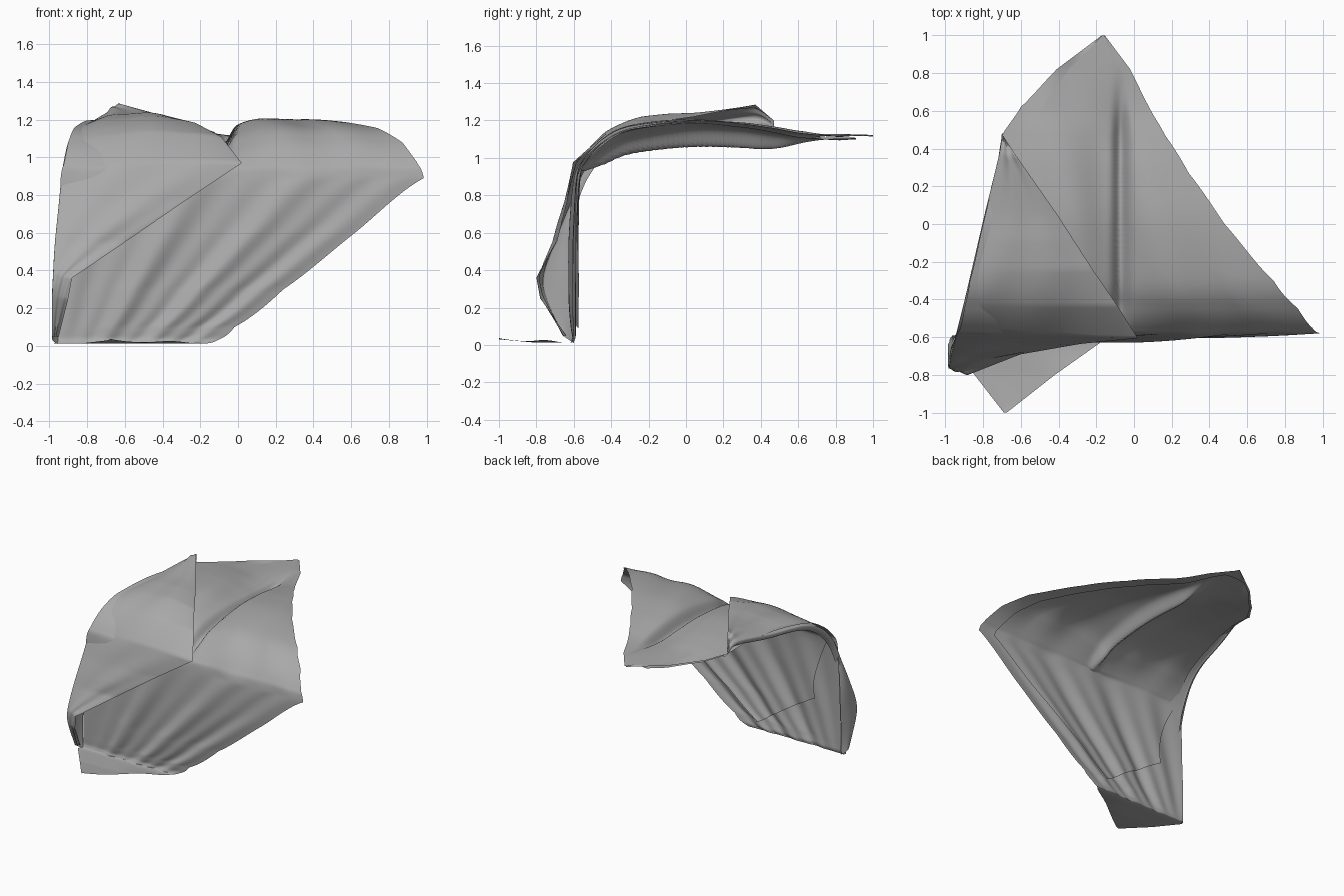
import bpy
from math import sin, pi, exp

if "Cube" in bpy.data.objects:
    bpy.data.objects.remove(bpy.data.objects["Cube"])

# Drape profile rows: y, z, left x, right x (back tip -> over the top -> down the front -> floor tip)
DRAPE = [
    (1.00, 1.115, -.17, -.155), (.82, 1.12, -.41, -.02), (.62, 1.135, -.60, .08),
    (.47, 1.16, -.70, .165), (.27, 1.185, -.73, .29), (0, 1.195, -.80, .48),
    (-.30, 1.155, -.87, .74), (-.45, 1.08, -.90, .87), (-.55, .98, -.92, .945),
    (-.58, .89, -.94, .985), (-.59, .60, -.95, .62), (-.59, .30, -.96, .24),
    (-.59, .10, -.96, -.02), (-.595, .03, -.965, -.11), (-.63, .012, -.98, -.18),
    (-.80, .012, -.845, -.42), (-1.0, .03, -.69, -.675)]

# Folded-over flap rows: left fold point, then free edge point
FLAP = [
    (-.70, .47, 1.17, -.695, .47, 1.20), (-.715, .36, 1.22, -.63, .37, 1.285),
    (-.79, .05, 1.18, -.40, .04, 1.22), (-.86, -.25, 1.15, -.22, -.24, 1.18),
    (-.90, -.42, 1.08, -.09, -.43, 1.11), (-.93, -.54, .94, .02, -.605, .97),
    (-.95, -.62, .75, -.28, -.635, .77), (-.97, -.70, .55, -.60, -.69, .55),
    (-.98, -.76, .38, -.88, -.80, .36), (-.985, -.75, .26, -.90, -.78, .25),
    (-.985, -.66, .05, -.95, -.64, .05)]


def lerp(a, b, f):
    return a + (b - a) * f


def ramp(x, a, b):
    f = min(1, max(0, (x - a) / (b - a)))
    return f * f * (3 - 2 * f)


def row_at(rows, t, curved):
    """Interpolate table rows at t; columns listed in 'curved' use a smooth spline."""
    i = min(int(t), len(rows) - 2)
    f = t - i
    p, q = rows[i], rows[i + 1]
    o, r = rows[max(i - 1, 0)], rows[min(i + 2, len(rows) - 1)]
    out = []
    for c in range(len(p)):
        if c in curved:
            out.append(.5 * (2 * p[c] + (q[c] - o[c]) * f
                             + (2 * o[c] - 5 * p[c] + 4 * q[c] - r[c]) * f * f
                             + (3 * p[c] - o[c] - 3 * q[c] + r[c]) * f ** 3))
        else:
            out.append(lerp(p[c], q[c], f))
    return out


def drape_point(t, v):
    y, z, xl, xr = row_at(DRAPE, t, (0, 1) if 1 < t < 14 else ())
    x = lerp(xl, xr, v)
    hang = ramp(t, 7.5, 10.5) * (1 - .6 * ramp(t, 11, 13)) * (1 - ramp(t, 13, 14.5))
    flat = 1 - ramp(t, 6.5, 9)
    soft = min(1, 6 * v, 6 * (1 - v))
    # hanging folds fan out between the straight left side and slanted right side
    k = v + .05 * ramp(t, 9, 13)
    y -= hang * soft * (.018 + .014 * sin(2 * pi * 3.2 * k + .5)
                        + .007 * sin(2 * pi * 7 * k + .4 * t))
    # valley pinched along the middle of the top, plus soft ripples
    groove = ramp(t, .8, 3.6) * flat
    z -= groove * (.07 * exp(-((x + .07) / .035) ** 2) + .05 * exp(-((x + .12) / .14) ** 2))
    z += flat * soft * (.008 * sin(16 * x + 5 * y) + .015 * ramp(x, 0, .3))
    # floor tip lies slightly rumpled
    z += ramp(t, 14, 15) * .01 * (1 + sin(9 * x + 3 * y)) * v
    return x, y, max(z, 0)


def flap_point(t, u):
    xl, yl, zl, xr, yr, zr = row_at(FLAP, t, (0, 1, 2))
    start = (xl + .03, max(yl + .02, -.6), max(zl - .04, .01))
    if u < .2:                      # side wall of the rolled fold
        f = u / .2
        bow = -.012 * sin(pi * f)
        return (lerp(start[0], xl, f) + bow, lerp(start[1], yl, f), lerp(start[2], zl, f))
    v = (u - .2) / .8               # flap lying over the drape
    width = xr - xl
    bulge = .05 * min(1, width * 2) * sin(pi * v) ** .8
    ripple = .005 * sin(12 * v + 2 * t) * sin(pi * v)
    down = ramp(t, 3, 6.5)
    return (lerp(xl, xr, v), lerp(yl, yr, v) - (bulge * .4 + ripple) * down,
            lerp(zl, zr, v) + (bulge + ripple) * (1 - down))


def lining_point(s, v):
    """Second layer just inside the drape, ending in a slanted hem behind the front."""
    t = lerp(.5, lerp(10.6, 12.1, v), s)
    left = .03 + .13 * ramp(t, 8.5, 10.6)
    right = .93 - .14 * ramp(t, 9, 12)
    x, y, z = drape_point(t, lerp(left, right, v))
    return x, y + .016 * ramp(t, 6, 9), z - .018 * (1 - ramp(t, 7, 9.5))


cloth = bpy.data.materials.new("grey_cloth")
cloth.diffuse_color = (.4, .4, .4, 1)
cloth.use_nodes = True
cloth.node_tree.nodes["Principled BSDF"].inputs["Base Color"].default_value = cloth.diffuse_color


def sheet(name, func, length, nt, nu):
    verts = [func(length * i / nt, j / nu) for i in range(nt + 1) for j in range(nu + 1)]
    w = nu + 1
    faces = [(i * w + j, (i + 1) * w + j, (i + 1) * w + j + 1, i * w + j + 1)
             for i in range(nt) for j in range(nu)]
    mesh = bpy.data.meshes.new(name)
    mesh.from_pydata(verts, [], faces)
    mesh.shade_smooth()
    mesh.materials.append(cloth)
    ob = bpy.data.objects.new(name, mesh)
    bpy.context.collection.objects.link(ob)
    return ob


# Main cloth, its inner layer and the folded-over corner
sheet("draped_blanket", drape_point, len(DRAPE) - 1, 160, 120)
sheet("blanket_lining", lining_point, 1, 120, 110)
sheet("folded_flap", flap_point, len(FLAP) - 1, 120, 80)
